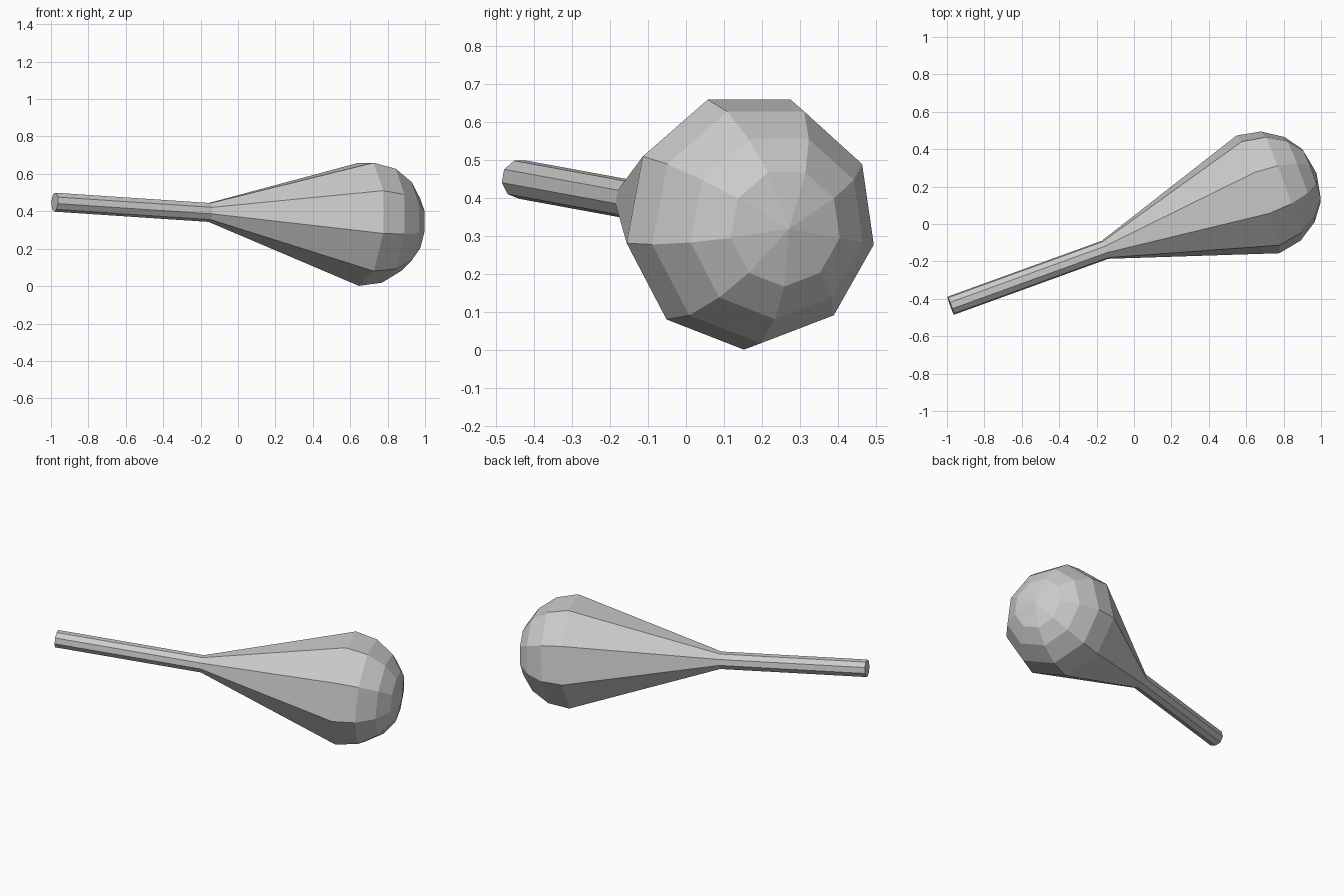
import bpy, bmesh, math
from mathutils import Vector

if "Cube" in bpy.data.objects:
    bpy.data.objects.remove(bpy.data.objects["Cube"])

SIDES = 9
# Axis runs from the thin handle end to the rounded tip
start = Vector((-0.98, -0.437, 0.45))
tip = Vector((0.976, 0.272, 0.320))
axis = (tip - start).normalized()
side = Vector((0, 0, 1)).cross(axis).normalized()
up = axis.cross(side)
length = (tip - start).length

# Profile: (distance along axis, radius)
rim = length - 0.33
profile = [(0, 0.052), (0.88, 0.052), (rim, 0.34), (rim + 0.13, 0.315),
           (rim + 0.235, 0.245), (rim + 0.30, 0.155)]

bm = bmesh.new()
rings = []
for d, r in profile:
    ring = []
    for i in range(SIDES):
        a = math.radians(-90) + math.tau * i / SIDES
        ring.append(bm.verts.new(start + axis * d + (side * math.cos(a) + up * math.sin(a)) * r))
    rings.append(ring)

# Side faces, flat handle end, and fan at the tip
for a, b in zip(rings, rings[1:]):
    for i in range(SIDES):
        j = (i + 1) % SIDES
        bm.faces.new((a[i], a[j], b[j], b[i]))
bm.faces.new(rings[0])
apex = bm.verts.new(tip)
for i in range(SIDES):
    bm.faces.new((rings[-1][i], rings[-1][(i + 1) % SIDES], apex))
bmesh.ops.recalc_face_normals(bm, faces=bm.faces)

mesh = bpy.data.meshes.new("club")
bm.to_mesh(mesh)
bm.free()
bpy.context.collection.objects.link(bpy.data.objects.new("club", mesh))
